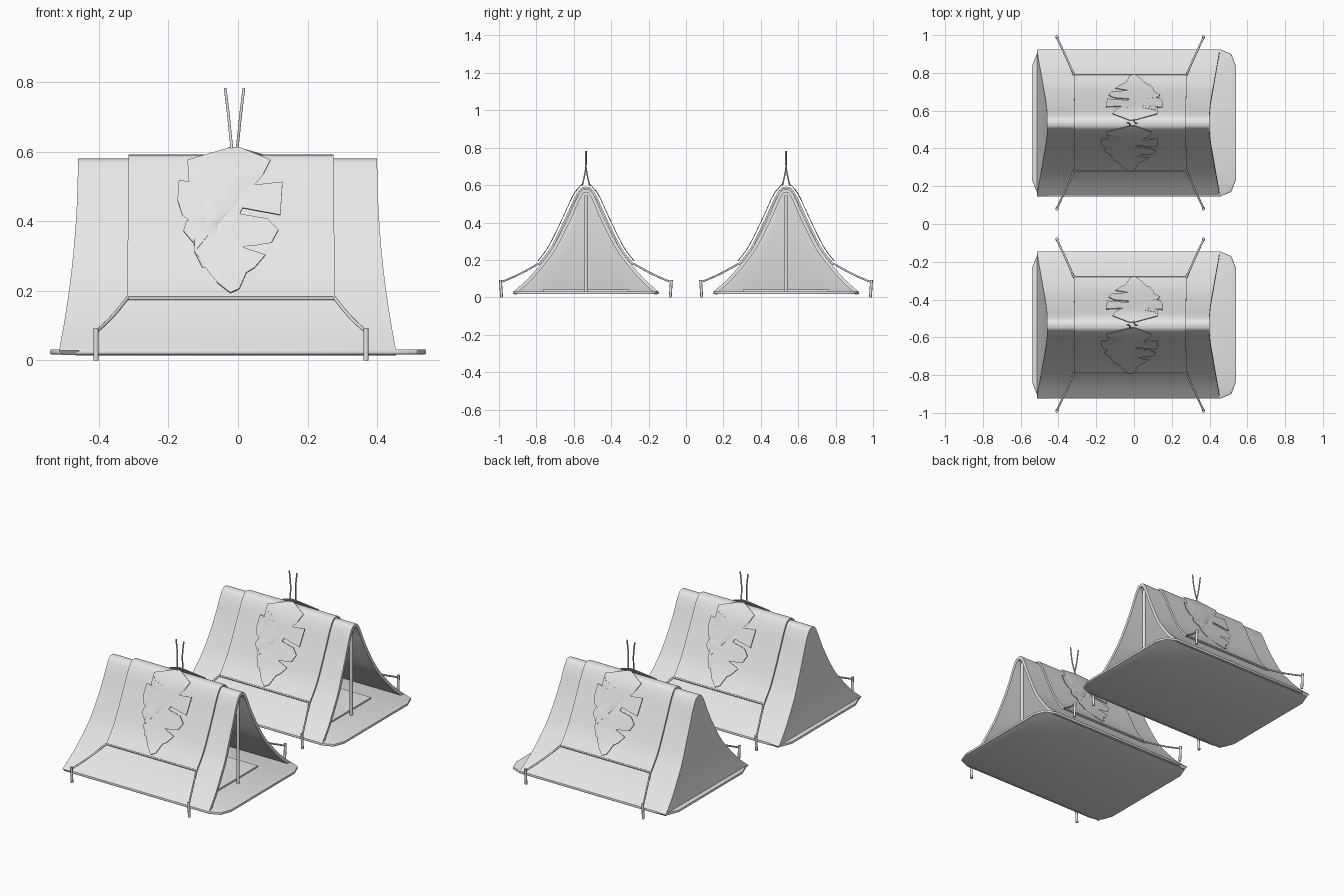
import bpy, bmesh
from math import pi
from mathutils import Vector, Matrix

cube = bpy.data.objects.get("Cube")
if cube:
    bpy.data.objects.remove(cube, do_unlink=True)

GREY = (0.8, 0.8, 0.8, 1)
mat = bpy.data.materials.new("light grey")
mat.use_nodes = True
mat.diffuse_color = GREY
mat.node_tree.nodes["Principled BSDF"].inputs["Base Color"].default_value = GREY


def finish(obj, angle=35):
    """Bake modifiers, assign the colour and smooth the soft edges."""
    bpy.ops.object.select_all(action='DESELECT')
    obj.select_set(True)
    bpy.context.view_layer.objects.active = obj
    bpy.ops.object.convert(target='MESH')
    obj = bpy.context.view_layer.objects.active
    obj.data.materials.clear()
    obj.data.materials.append(mat)
    bpy.ops.object.shade_smooth_by_angle(angle=angle * pi / 180)
    return obj


def add(name, data, y):
    obj = bpy.data.objects.new(name, data)
    bpy.context.collection.objects.link(obj)
    obj.location.y = y
    return obj


def from_bmesh(name, bm, y, thickness=0, offset=-1, bevel=0):
    me = bpy.data.meshes.new(name)
    bm.to_mesh(me)
    bm.free()
    obj = add(name, me, y)
    if thickness:
        mod = obj.modifiers.new("thickness", 'SOLIDIFY')
        mod.thickness, mod.offset = thickness, offset
    if bevel:
        mod = obj.modifiers.new("bevel", 'BEVEL')
        mod.width, mod.segments = bevel, 2
    return finish(obj)


def tube(name, points, radius, y, smooth=False):
    cu = bpy.data.curves.new(name, 'CURVE')
    cu.dimensions = '3D'
    cu.bevel_depth, cu.bevel_resolution, cu.use_fill_caps = radius, 2, True
    sp = cu.splines.new('BEZIER' if smooth else 'POLY')
    pts = sp.bezier_points if smooth else sp.points
    pts.add(len(points) - 1)
    for p, co in zip(pts, points):
        if smooth:
            p.co = co
            p.handle_left_type = p.handle_right_type = 'AUTO'
        else:
            p.co = (*co, 1)
    return finish(add(name, cu, y), 50)


def catmull(pts, steps=4):
    """Smooth a coarse profile."""
    v = [Vector(p) for p in pts]
    v = [v[0] * 2 - v[1]] + v + [v[-1] * 2 - v[-2]]
    out = []
    for a, b, c, d in zip(v, v[1:], v[2:], v[3:]):
        for i in range(steps):
            t = i / steps
            out.append(b + (c - a) * t / 2 + (2 * a - 5 * b + 4 * c - d) * t * t / 2
                       + (3 * b - a - 3 * c + d) * t ** 3 / 2)
    return out + [v[-2]]


def grid(bm, rows):
    vs = [[bm.verts.new(co) for co in row] for row in rows]
    for r, s in zip(vs, vs[1:]):
        for i in range(len(r) - 1):
            bm.faces.new((r[i], r[i + 1], s[i + 1], s[i]))


def tidy(bm):
    bmesh.ops.remove_doubles(bm, verts=bm.verts, dist=0.0005)
    bmesh.ops.recalc_face_normals(bm, faces=bm.faces)
    top = max(bm.faces, key=lambda f: f.calc_center_median().z)
    if top.normal.z < 0:
        bmesh.ops.reverse_faces(bm, faces=bm.faces)


# half profiles from the ridge down: (distance from ridge, height)
CANOPY = catmull([(0, .58), (.026, .57), (.055, .52), (.098, .42), (.175, .27),
                  (.235, .187), (.31, .1), (.39, .028)])
FLY = catmull([(0, .592), (.028, .583), (.06, .535), (.108, .43), (.187, .27), (.255, .18)])


def draped(bm, half, centre, half_length):
    """Sheet hung over the ridge, with ends that follow half_length(height)."""
    full = [(-w, z) for w, z in reversed(half)] + [(w, z) for w, z in half[1:]]
    grid(bm, [[(centre + (i / 5 - 1) * half_length(z), w, z) for i in range(11)]
              for w, z in full])


def canopy_half(z):
    return .43 + .06 * (1 - z / .58) ** 2


def fly_half(z):
    return .294 + .012 * max(0, .58 - z)


def fly_width(z):
    for a, b in zip(FLY, FLY[1:]):
        if a.y >= z >= b.y:
            return a.x + (b.x - a.x) * (a.y - z) / max(a.y - b.y, 1e-6)
    return 0


# leaf outline in thousandths, from the stem down one side and up the other
LEAF = [(-20, 612), (-145, 576), (-130, 545), (-50, 519), (-65, 502), (-170, 518),
        (-174, 461), (-160, 418), (-67, 438), (-73, 421), (-148, 401), (-157, 372),
        (-130, 340), (-50, 358), (-53, 343), (-125, 312), (-102, 266), (-76, 272),
        (-59, 223), (-22, 194), (4, 206), (24, 252), (47, 266), (79, 303), (10, 326),
        (5, 346), (96, 338), (116, 375), (85, 407), (5, 421), (13, 438), (122, 418),
        (128, 513), (19, 501), (13, 519), (73, 536), (93, 576), (4, 612)]


def leaf(name, y, back):
    bm = bmesh.new()
    bm.faces.new([bm.verts.new((x / 1000, 0, z / 1000)) for x, z in LEAF])
    bmesh.ops.triangulate(bm, faces=bm.faces)
    for i in range(14):
        bmesh.ops.bisect_plane(bm, geom=bm.verts[:] + bm.edges[:] + bm.faces[:],
                               plane_co=(0, 0, .22 + i * .028), plane_no=(0, 0, 1))
    for v in bm.verts:
        v.co.y = -fly_width(v.co.z) - .014
    # the back leaf is the front one turned half round
    pivot = Vector((-.01, 0, 0))
    turn = Matrix.Translation(pivot) @ Matrix.Rotation(pi * back, 4, 'Z') @ Matrix.Translation(-pivot)
    bm.transform(turn)
    from_bmesh(name, bm, y, .004, 0)
    stem = [(-.016, -.02, .595), (-.022, -.008, .65), (-.027, 0, .7), (-.037, .002, .783)]
    tube(name + "_stem", [turn @ Vector(p) for p in stem], .004, y, True)


def tent(tag, y):
    # ground sheet with clipped corners
    bm = bmesh.new()
    corner = [(.54, .30), (.515, .365), (.455, .39)]
    quarter = corner + [(-a, b) for a, b in reversed(corner)]
    outline = quarter + [(-a, -b) for a, b in quarter]
    bm.faces.new([bm.verts.new((a, b, .032)) for a, b in outline])
    from_bmesh("ground_sheet" + tag, bm, y, .015, bevel=.004)

    # mat inside
    bm = bmesh.new()
    bmesh.ops.create_cube(bm, size=1, matrix=Matrix.Translation((-.05, 0, .036))
                          @ Matrix.Diagonal((.79, .46, .01, 1)))
    from_bmesh("floor_mat" + tag, bm, y)

    # canopy, open at one end and walled at the other
    bm = bmesh.new()
    draped(bm, CANOPY, -.03, canopy_half)
    grid(bm, [[(-.03 - canopy_half(z), w * (i / 4 - 1), z) for i in range(9)]
              for w, z in CANOPY])
    tidy(bm)
    from_bmesh("canopy" + tag, bm, y, .018)

    # fly sheet over the ridge
    bm = bmesh.new()
    draped(bm, FLY, -.02, fly_half)
    tidy(bm)
    from_bmesh("fly_sheet" + tag, bm, y, .01)

    # door pole
    tube("door_pole" + tag, [(.375, 0, .03), (.375, 0, .545)], .009, y)

    # hem rods, guy ropes and pegs
    for side, s in (("front", -1), ("back", 1)):
        tube(f"{side}_hem_rod{tag}", [(-.322, s * .255, .178), (.282, s * .255, .178)], .005, y)
        for end, e in (("right", -1), ("left", 1)):
            name = f"{side}_{end}"
            tube(f"{name}_rope{tag}", [(-.02 + e * .297, s * .253, .18),
                                       (-.02 + e * .345, s * .36, .122),
                                       (-.02 + e * .388, s * .452, .082)], .005, y, True)
            tube(f"{name}_peg{tag}", [(-.02 + e * .388, s * .451, 0),
                                      (-.02 + e * .388, s * .457, .093)], .0075, y)
        leaf(f"{side}_leaf{tag}", y, s > 0)


tent("_near", -.535)
tent("_far", .535)
